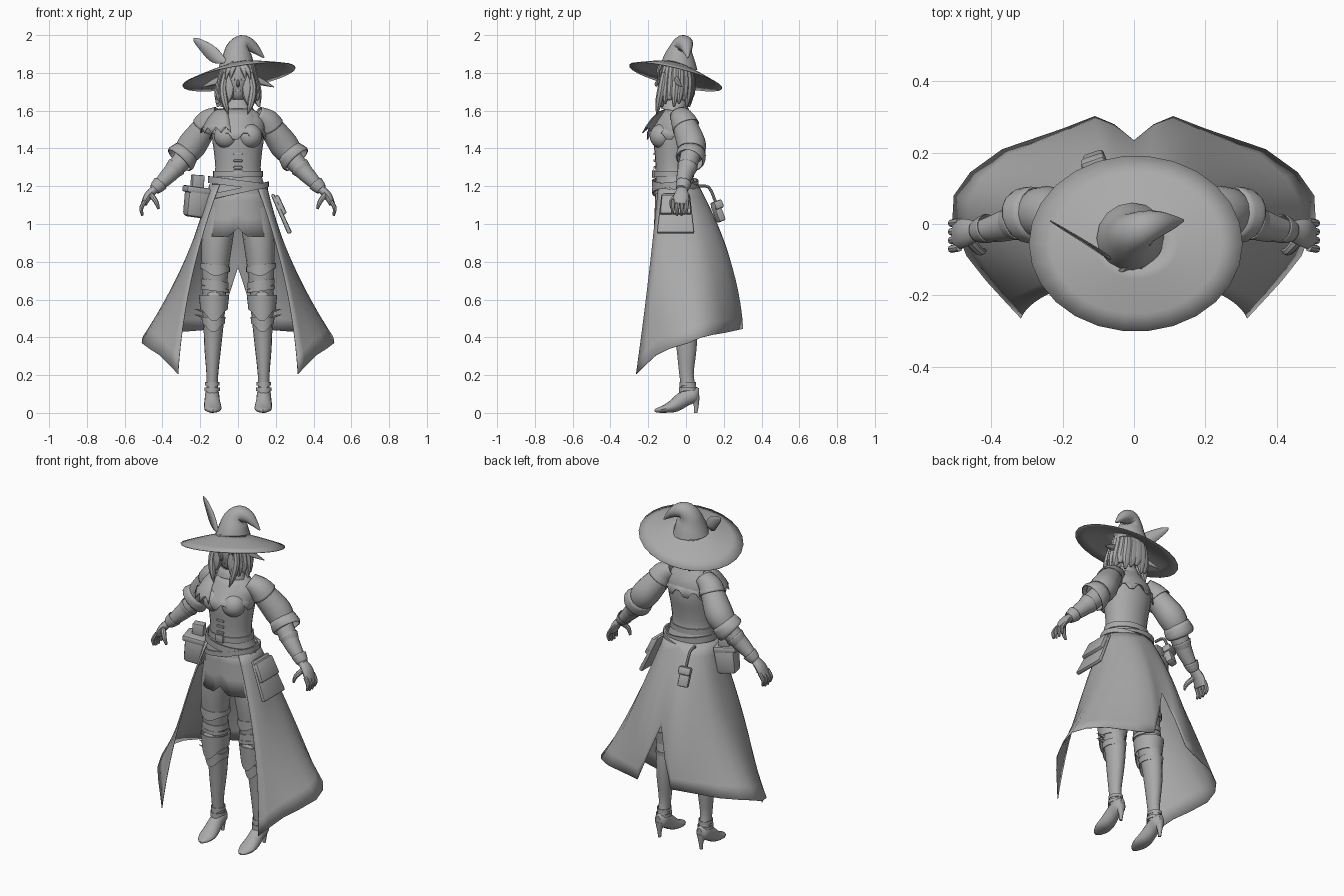
import bpy, bmesh, math
from mathutils import Vector, Matrix
from math import sin, cos, pi, radians

if "Cube" in bpy.data.objects:
    bpy.data.objects.remove(bpy.data.objects["Cube"])

grey = bpy.data.materials.new("plain_grey")
grey.use_nodes = True
TONE = (0.4, 0.4, 0.4, 1)
grey.diffuse_color = TONE
grey.node_tree.nodes["Principled BSDF"].inputs["Base Color"].default_value = TONE


def finish(name, bm, mirror=False, thick=0, angle=40):
    """Turn a bmesh into a shaded object, optionally mirrored and thickened."""
    bmesh.ops.remove_doubles(bm, verts=bm.verts, dist=0.0002)
    bmesh.ops.recalc_face_normals(bm, faces=bm.faces)
    mesh = bpy.data.meshes.new(name)
    bm.to_mesh(mesh)
    bm.free()
    mesh.materials.append(grey)
    ob = bpy.data.objects.new(name, mesh)
    bpy.context.collection.objects.link(ob)
    bpy.ops.object.select_all(action="DESELECT")
    ob.select_set(True)
    bpy.context.view_layer.objects.active = ob
    bpy.ops.object.shade_smooth_by_angle(angle=radians(angle))
    if mirror:
        ob.modifiers.new("mirror", "MIRROR").use_clip = True
    if thick:
        ob.modifiers.new("shell", "SOLIDIFY").thickness = thick
    return ob


def grid(bm, rows, closed=False):
    verts = [[bm.verts.new(p) for p in row] for row in rows]
    for a, b in zip(verts, verts[1:]):
        n = len(a)
        for i in range(n if closed else n - 1):
            j = (i + 1) % n
            bm.faces.new((a[i], a[j], b[j], b[i]))
    return verts


def sheet(name, rows, closed=False, **opts):
    bm = bmesh.new()
    grid(bm, rows, closed)
    return finish(name, bm, **opts)


def spline(pts, steps):
    """Smooth a list of tuples with a Catmull-Rom curve."""
    pts = [Vector(p) for p in pts]
    out = []
    for i in range(len(pts) - 1):
        a, b, c, d = pts[max(i - 1, 0)], pts[i], pts[i + 1], pts[min(i + 2, len(pts) - 1)]
        for k in range(steps):
            t = k / steps
            out.append(b + (c - a) * t / 2 + (a * 2 - b * 5 + c * 4 - d) * t * t / 2
                       + (b * 3 - a - c * 3 + d) * t ** 3 / 2)
    return out + [pts[-1]]


def tube(name, pts, sides=16, ref="Y", steps=3, caps=True, **opts):
    """Loft ellipses along a path of (x, y, z, radius, other radius)."""
    pts = spline([p if len(p) == 5 else (*p, p[3]) for p in pts], steps)
    ref = Vector((0, 1, 0)) if ref == "Y" else Vector((0, 0, 1))
    rows = []
    for i, p in enumerate(pts):
        tangent = pts[min(i + 1, len(pts) - 1)].to_3d() - pts[max(i - 1, 0)].to_3d()
        u = tangent.cross(ref).normalized()
        v = u.cross(tangent).normalized()
        rows.append([Vector(p[:3]) + u * p[3] * cos(a) + v * p[4] * sin(a)
                     for a in (2 * pi * k / sides for k in range(sides))])
    bm = bmesh.new()
    verts = grid(bm, rows, True)
    if caps:
        bm.faces.new(verts[0])
        bm.faces.new(verts[-1])
    return finish(name, bm, **opts)


def ball(name, at, size, **opts):
    bm = bmesh.new()
    bmesh.ops.create_uvsphere(bm, u_segments=20, v_segments=12, radius=1,
                              matrix=Matrix.LocRotScale(Vector(at), None, Vector(size)))
    return finish(name, bm, **opts)


def box(name, at, size, turn=(0, 0, 0), taper=1, bevel=0.01, **opts):
    bm = bmesh.new()
    bmesh.ops.create_cube(bm, size=1)
    for v in bm.verts:
        if v.co.z > 0:
            v.co.x *= taper
            v.co.y *= taper
        v.co *= Vector(size)
    bmesh.ops.bevel(bm, geom=bm.edges[:], offset=bevel, segments=2, affect="EDGES", profile=0.5)
    rot = Matrix.LocRotScale(Vector(at), None, None)
    for axis, deg in zip("XYZ", turn):
        rot = rot @ Matrix.Rotation(radians(deg), 4, axis)
    bm.transform(rot)
    return finish(name, bm, **opts)


def band(name, at, rx, ry, height, tilt=0, point=0, flare=1, **opts):
    """A strap round a limb; tilt slants it and point drops its front edge."""
    rows = []
    for dz, grow in ((-height, 0.94), (-height, 1), (height, flare), (height, flare * 0.94)):
        ring = []
        for k in range(28):
            a = 2 * pi * k / 28
            front = max(0, -sin(a)) ** 4 * point
            drop = front if dz < 0 else 0
            ring.append((at[0] + rx * grow * cos(a), at[1] + ry * grow * sin(a),
                         at[2] + dz + tilt * cos(a) - drop))
        rows.append(ring)
    return sheet(name, rows + rows[:1], True, **opts)


# Hat: tilted oval brim, bent crown and feather
def brim_point(f, a):
    x, y = 0.005 + 0.3 * f * cos(a), 0.247 * f * sin(a)
    return (x, y - 0.055, 1.78 + 0.16 * x - 0.24 * y + 0.08 * (1 - f ** 1.25))

sheet("hat_brim", [[brim_point(f, 2 * pi * k / 26) for k in range(26)]
                   for f in (0.25, 0.4, 0.6, 0.8, 1)], True, thick=0.004)
tube("hat_crown", [(-.005, -.04, 1.82, .1, .1), (-.003, -.037, 1.875, .082, .084),
                   (.002, -.027, 1.925, .066, .062), (.025, -.012, 1.955, .047, .05),
                   (.065, 0, 1.945, .035, .038), (.1, .005, 1.918, .022, .024),
                   (.138, .01, 1.88, .004, .004)], steps=3)
spine = spline([(-.07, -.1, 1.855), (-.11, -.07, 1.875), (-.165, -.035, 1.93), (-.235, .008, 1.985)], 4)
sheet("hat_feather", [[p + Vector((s * w, s * w * -.5, s * w * .6)) for s in (-1, 0, 1)]
                      for p, w in zip(spine, [.003 + .03 * sin(pi * i / 12) ** .8 if i < 12 else .001
                                              for i in range(13)])], thick=0.003)

# Head, face and hair
tube("head", [(0, -.085, 1.655, .018, .02), (0, -.085, 1.68, .042, .05), (0, -.075, 1.72, .06, .073),
              (0, -.07, 1.77, .066, .082), (0, -.07, 1.83, .06, .075), (0, -.07, 1.86, .03, .04)], steps=3)
tube("nose", [(0, -.148, 1.765, .004), (0, -.158, 1.74, .009), (0, -.15, 1.73, .006)], sides=8)
box("mouth", (0, -.141, 1.705), (.026, .008, .009), bevel=.003)
box("eye", (.027, -.142, 1.765), (.024, .009, .012), turn=(0, 0, 18), bevel=.003, mirror=True)
ball("hair_cap", (0, -.05, 1.79), (.08, .088, .085))
for i in range(17):
    a = radians(-58 + i * 18.5)
    c, s = cos(a), sin(a)
    low = 1.62 + .018 * (i % 3)
    tube("hair_lock", [(.06 * c, -.05 + .06 * s, 1.84, .03, .022), (.08 * c, -.05 + .078 * s, 1.77, .03, .022),
                       (.096 * c, -.055 + .08 * s, 1.69, .03, .022), (.112 * c, -.06 + .08 * s, low, .006, .006)], sides=8)
for side in (-1, 1):
    for x in (.03, .052):
        tube("fringe_lock", [(side * .012, -.115, 1.855, .018, .012), (side * x, -.146, 1.815, .015, .01),
                             (side * (x + .012), -.14, 1.765, .003, .003)], sides=8)
tube("front_lock", [(.065, -.115, 1.8, .016), (.08, -.13, 1.72, .02), (.068, -.145, 1.64, .018),
                    (.05, -.155, 1.58, .003)], sides=8, mirror=True)
tube("long_ear", [(.065, -.06, 1.775, .014, .02), (.12, -.045, 1.755, .012, .02),
                  (.19, -.02, 1.725, .002, .002)], sides=8, ref="Z", mirror=True)

# Torso, corset and short jacket
tube("torso", [(0, -.055, 1.17, .152, .115), (0, -.065, 1.27, .122, .095), (0, -.065, 1.36, .125, .1),
               (0, -.06, 1.46, .138, .112), (0, -.045, 1.54, .14, .095), (0, -.045, 1.595, .1, .065),
               (0, -.05, 1.63, .05, .05), (0, -.06, 1.7, .04, .042)], sides=24)
ball("bust", (.062, -.13, 1.465), (.066, .062, .065), mirror=True)
rows = []
for t in (0, .25, .5, .75, 1):
    row = []
    for k in range(36):
        a = 2 * pi * k / 36
        zig = (.022 if k % 4 < 2 else -.012) * (t > .9)
        swell = max(0, -sin(a)) * .04 * t
        row.append(((.07 + .08 * t ** .6) * cos(a), -.05 + (.058 + .06 * t) * sin(a) - swell,
                    1.61 - .15 * t + zig + .03 * max(0, sin(a)) * t))
    rows.append(row)
sheet("short_jacket", rows, True, thick=.004)
tube("neck_scarf", [(0, -.06, 1.66, .055, .055), (0, -.06, 1.635, .07, .065), (0, -.065, 1.6, .085, .07)], caps=False)

# Ragged half cape over the right shoulder
rows = []
for t in (0, .3, .6, .85, 1):
    row = []
    for i in range(13):
        a = radians(-105 + 12 * i)
        ragged = .03 * (i % 2) * (t > .9)
        row.append((-.07 - (.03 + .1 * t) * cos(a), -.06 + (.045 + .13 * t - ragged) * sin(a),
                    1.612 - .02 * t - .11 * t * t + ragged))
    rows.append(row)
sheet("shoulder_cape", rows, thick=.004)
for z in (1.3, 1.335, 1.37):
    box("corset_clasp", (0, -.166, z), (.045, .012, .012), bevel=.003)

# Arms with puffed sleeves, flared cuffs, gloves and hands
tube("sleeve", [(.105, -.03, 1.565, .048), (.15, -.015, 1.54, .06), (.2, .01, 1.478, .07, .072),
                (.245, .03, 1.415, .077), (.285, .026, 1.365, .066)], mirror=True)
tube("shoulder_flap", [(.1, -.03, 1.58, .045, .055), (.15, -.015, 1.548, .064, .066), (.175, .0, 1.513, .072, .074)],
     caps=False, mirror=True, thick=.004)
tube("sleeve_cuff", [(.27, .03, 1.385, .07, .075), (.3, .024, 1.35, .084, .08), (.312, .02, 1.337, .08, .072)],
     steps=2, caps=False, mirror=True, thick=.004)
tube("forearm", [(.25, .03, 1.395, .055), (.31, .012, 1.32, .051), (.38, -.01, 1.245, .041),
                 (.445, -.022, 1.18, .026)], mirror=True)
for x, y, z, r in ((.345, .002, 1.283, .05), (.43, -.018, 1.195, .038)):
    tube("glove_cuff", [(x - .02, y + .006, z + .021, r * 1.1), (x, y, z, r * .95), (x + .012, y - .004, z - .012, r * .8)],
         caps=False, mirror=True, thick=.003)
tube("palm", [(.44, -.02, 1.185, .022, .028), (.475, -.025, 1.15, .022, .04), (.498, -.03, 1.105, .016, .042)],
     sides=12, mirror=True)
for i in range(4):
    y = -.066 + .024 * i
    tube("finger", [(.49, y, 1.125, .011), (.512, y - .004, 1.085, .011), (.506, y - .006, 1.04 + .008 * abs(i - 1.5), .006)],
         sides=8, mirror=True)
tube("thumb", [(.462, -.045, 1.155, .015), (.435, -.075, 1.12, .013), (.42, -.075, 1.08, .007)], sides=8, mirror=True)

# Hip belts and buckle
band("waist_belt", (0, -.065, 1.265), .132, .107, .016)
band("hip_belt", (0, -.057, 1.215), .158, .122, .018, tilt=-.02)
band("slung_belt", (0, -.052, 1.175), .165, .127, .014, tilt=.035)
box("belt_buckle", (0, -.172, 1.265), (.05, .014, .045), bevel=.005)

# Front skirt with a notched hem
rows = []
for t in (0, .33, .66, 1):
    row = []
    for k in range(48):
        a = 2 * pi * k / 48 - pi / 2
        hem = .935 + .045 * max(0, 1 - abs(cos(a)) * 4)
        row.append(((.145 + .04 * t) * cos(a), -.05 + (.11 + .01 * t) * sin(a), 1.21 + (hem - 1.21) * t))
    rows.append(row)
sheet("front_skirt", rows, True, thick=.003)

# Long coat tail: hem columns from front edge to back slit, with sideways and depth bulge
hem = [(.318, -.265, .205, .68, .45), (.36, -.22, .25, .6, .45), (.415, -.16, .305, .5, .43),
       (.47, -.09, .34, .42, .4), (.51, .01, .37, .38, .4), (.506, .08, .4, .38, .42),
       (.46, .145, .415, .43, .47), (.37, .21, .425, .5, .55), (.2, .268, .437, .62, .66),
       (.11, .303, .445, .7, .7), (.055, .28, .6, .65, .65), (0, .235, .77, .6, .6)]


def swing(t, k):
    return t * (4 * k - 1) + t * t * (2 - 4 * k)

rows = []
for r in range(13):
    t = r / 12
    row = []
    for i, (x, y, z, kx, ky) in enumerate(hem):
        a = radians(-50 + 140 * i / 11)
        top = Vector((.152 * cos(a) if i < 11 else 0, -.055 + .12 * sin(a), 1.21))
        row.append((top.x + (x - top.x) * swing(t, kx), top.y + (y - top.y) * swing(t, ky),
                    top.z + (z - top.z) * t))
    rows.append(row)
sheet("coat_tail", rows, mirror=True, thick=.003, angle=60)

# Pouches
box("potion_pouch", (-.222, -.075, 1.11), (.11, .095, .15), turn=(0, 8, 15), taper=1.12, bevel=.02)
box("pouch_flap", (-.22, -.077, 1.18), (.13, .11, .035), turn=(0, 8, 15))
box("pouch_book", (-.215, -.06, 1.22), (.065, .045, .08), turn=(0, 4, 15), bevel=.005)
box("side_satchel", (.228, -.055, 1.055), (.025, .2, .23), turn=(0, -24, 0), taper=.75)
box("satchel_flap", (.222, -.055, 1.1), (.034, .165, .11), turn=(0, -24, 0), taper=.9)
box("back_pouch", (-.11, .17, 1.06), (.06, .04, .1), turn=(20, 0, 20))
box("back_pouch_flap", (-.11, .165, 1.1), (.07, .05, .045), turn=(20, 0, 20))
tube("back_pouch_strap", [(-.1, .06, 1.2, .008), (-.11, .12, 1.195, .008), (-.11, .155, 1.12, .008)], sides=8, ref="Z")

# Legs, knee armour and boots
tube("thigh", [(.088, -.045, 1.08, .085, .09), (.11, -.045, .92, .083, .09), (.12, -.04, .78, .073, .08),
               (.124, -.035, .62, .06, .066)], mirror=True)
tube("boot_shaft", [(.125, -.03, .66, .062, .068), (.128, -.022, .58, .063, .07), (.13, -.002, .46, .053, .062),
                    (.134, .003, .34, .044, .053), (.136, .003, .2, .031, .038), (.137, .018, .11, .032, .04)], mirror=True)
for z, r, h, p in ((.77, .079, .014, .03), (.685, .072, .016, .015), (.655, .074, .01, 0)):
    band("thigh_strap", (.122, -.038, z), r, r * 1.08, h, tilt=.01, point=p, mirror=True)
band("boot_cuff", (.127, -.028, .585), .072, .078, .04, point=.06, flare=1.12, mirror=True)
band("boot_trim", (.13, -.012, .49), .06, .068, .018, point=.045, flare=1.06, mirror=True)
ball("knee_plate", (.127, -.09, .595), (.042, .022, .055), mirror=True)
for z in (.51, .54):
    tube("boot_spike", [(.185, -.03, z, .01), (.23, -.04, z + .01, .001)], sides=6, ref="Z", mirror=True)
for z, r in ((.155, .038), (.125, .041)):
    band("ankle_strap", (.137, .01, z), r, r * 1.15, .009, point=.015, mirror=True)
tube("shoe", [(.137, .068, .1, .015, .03), (.137, .045, .098, .036, .042), (.137, -.005, .078, .039, .043),
              (.135, -.06, .04, .045, .036), (.133, -.11, .022, .045, .022), (.132, -.15, .014, .026, .013),
              (.132, -.166, .011, .006, .006)], ref="Z", mirror=True)
tube("shoe_heel", [(.137, .045, .085, .03, .03), (.137, .054, .045, .014, .015), (.137, .052, 0, .008, .009)],
     sides=10, mirror=True)
